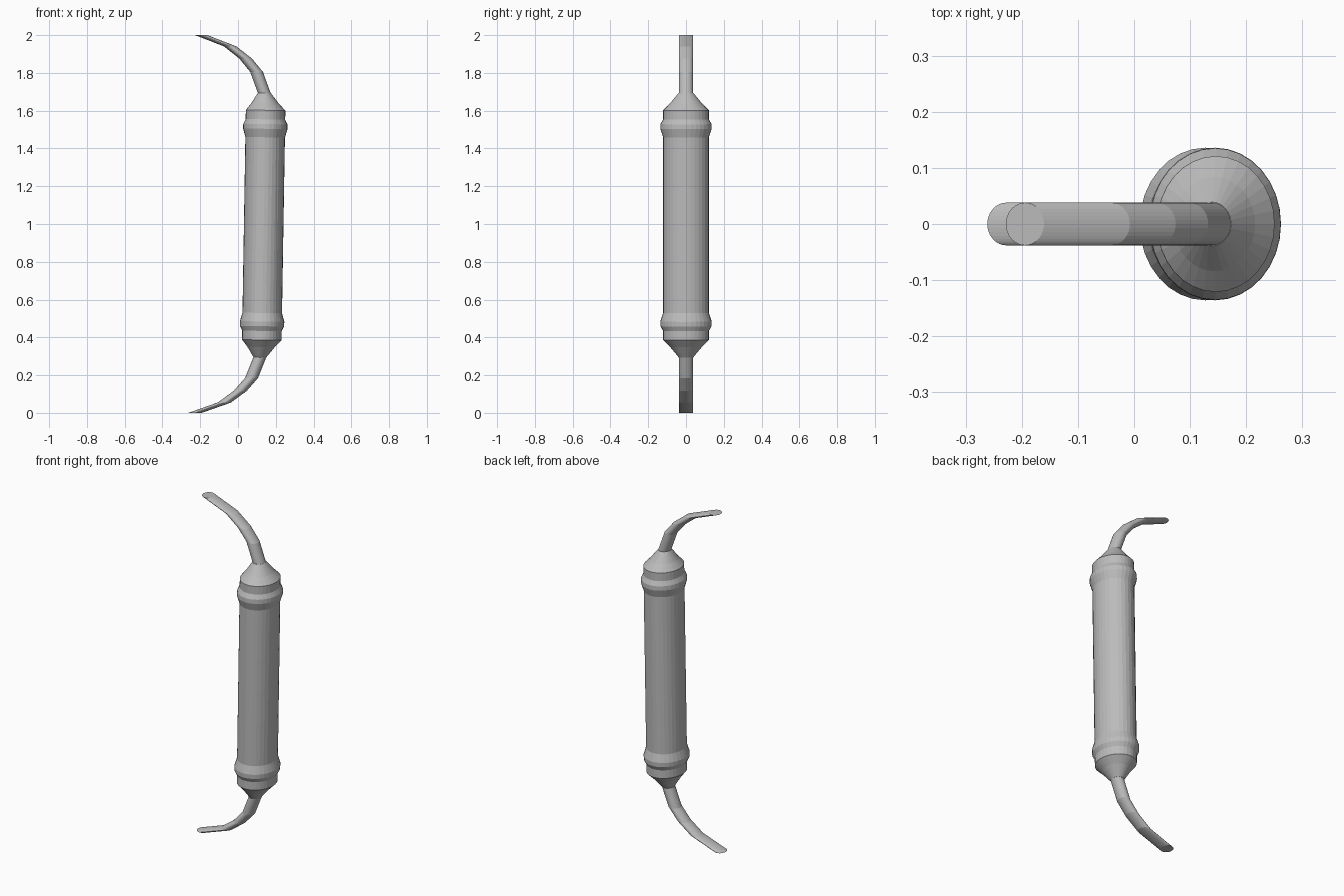
import bpy, bmesh, math
from mathutils import Matrix

if "Cube" in bpy.data.objects:
    bpy.data.objects.remove(bpy.data.objects["Cube"])

SIDES = 32
TILT = 0.0165          # slight lean of the whole tool
AXIS = 0.136           # handle axis offset in x

steel = bpy.data.materials.new("satin steel")
steel.diffuse_color = (0.5, 0.5, 0.5, 1)
steel.use_nodes = True
steel.node_tree.nodes["Principled BSDF"].inputs["Base Color"].default_value = steel.diffuse_color


def loft(name, rings):
    """Closed skin through horizontal ellipses (x, z, x radius, y radius)."""
    bm = bmesh.new()
    loops = []
    for x, z, rx, ry in rings:
        loops.append([bm.verts.new((x + rx * math.cos(a), ry * math.sin(a), z))
                      for a in (2 * math.pi * i / SIDES for i in range(SIDES))])
    for lo, hi in zip(loops, loops[1:]):
        for i in range(SIDES):
            j = (i + 1) % SIDES
            bm.faces.new((lo[i], lo[j], hi[j], hi[i]))
    bm.faces.new(loops[0][::-1])
    bm.faces.new(loops[-1])
    bmesh.ops.recalc_face_normals(bm, faces=bm.faces)
    # lean about the centre of the tool
    bm.transform(Matrix.Translation((0, 0, 0.9965))
                 @ Matrix.Rotation(TILT, 4, 'Y'))
    mesh = bpy.data.meshes.new(name)
    bm.to_mesh(mesh)
    bm.free()
    mesh.materials.append(steel)
    ob = bpy.data.objects.new(name, mesh)
    bpy.context.collection.objects.link(ob)
    return ob


# upper half profiles, heights measured from the centre of the tool
grip = [(0.465, 0.121), (0.51, 0.136), (0.535, 0.135),
        (0.56, 0.121), (0.608, 0.121)]
ferrule = [(0.608, 0.121), (0.645, 0.084), (0.70, 0.039)]
blade = [(0.127, 0.70), (0.085, 0.81), (0.026, 0.88),
         (-0.057, 0.943), (-0.211, 1.0)]

# oval handle with a raised collar at both ends
half = [(AXIS, z, r * 0.865, r) for z, r in grip]
loft("handle", [(x, -z, rx, ry) for x, z, rx, ry in reversed(half)] + half)

# flared ferrules and curved tips, mirrored top and bottom
for label, s in (("upper", 1), ("lower", -1)):
    loft(label + "_ferrule",
         [(AXIS - 0.09 * (z - 0.608), s * z, r * 0.865, r) for z, r in ferrule])
    loft(label + "_curved_tip", [(x, s * z, 0.034, 0.038) for x, z in blade])
